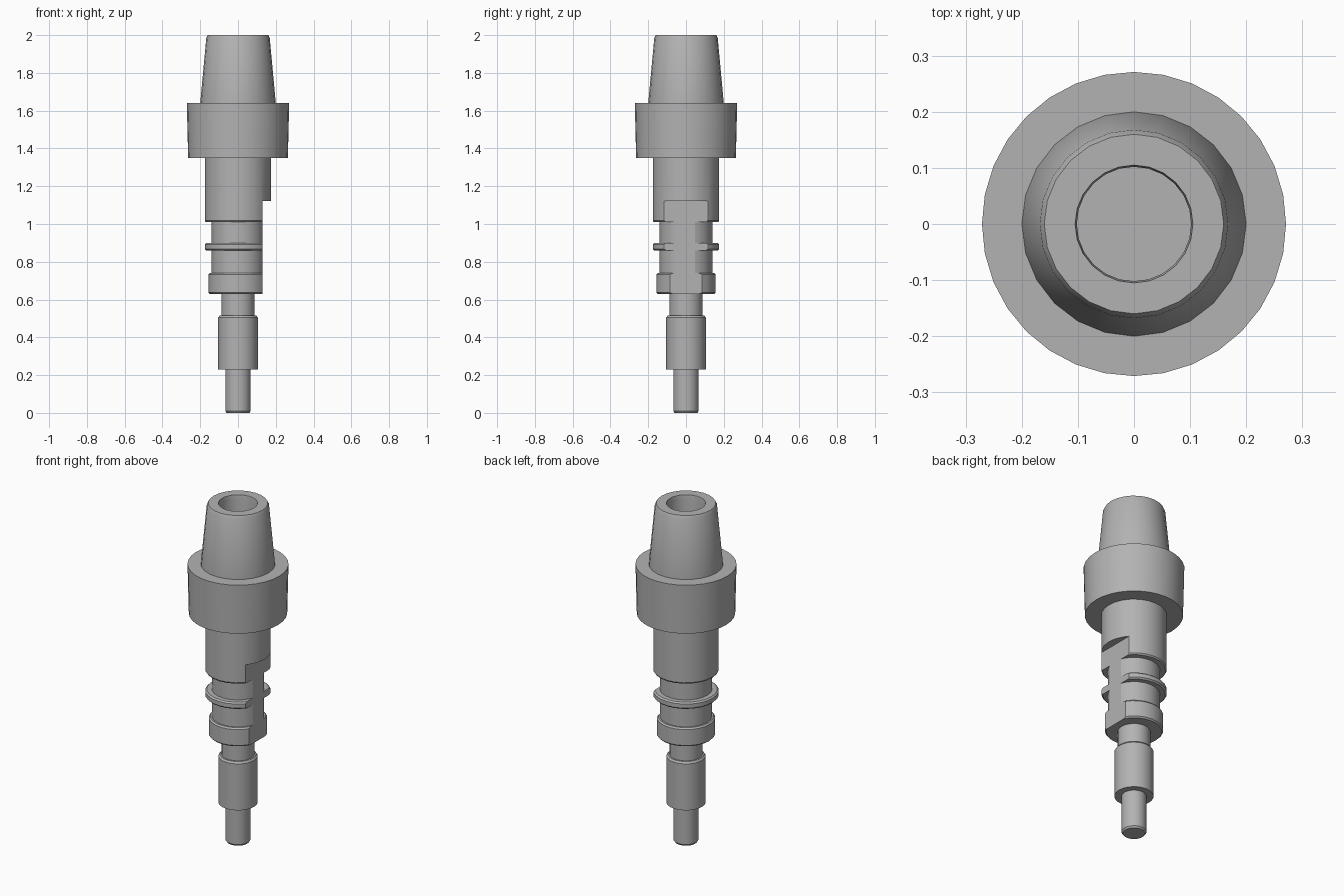
import bpy
import bmesh
import math

old = bpy.data.objects.get("Cube")
if old:
    bpy.data.objects.remove(old, do_unlink=True)

steel = bpy.data.materials.new("grey steel")
steel.use_nodes = True
GREY = (0.45, 0.45, 0.45, 1)
steel.diffuse_color = GREY
steel.node_tree.nodes["Principled BSDF"].inputs["Base Color"].default_value = GREY


def add_object(name, bm):
    bmesh.ops.recalc_face_normals(bm, faces=bm.faces)
    mesh = bpy.data.meshes.new(name)
    bm.to_mesh(mesh)
    bm.free()
    mesh.materials.append(steel)
    obj = bpy.data.objects.new(name, mesh)
    bpy.context.collection.objects.link(obj)
    return obj


def smooth(obj):
    bpy.ops.object.select_all(action="DESELECT")
    obj.select_set(True)
    bpy.context.view_layer.objects.active = obj
    bpy.ops.object.shade_smooth_by_angle(angle=math.radians(30))


def lathe(name, profile, sides):
    """Revolve (radius, height) points around z and cap both ends."""
    bm = bmesh.new()
    rings = []
    for r, z in profile:
        rings.append([bm.verts.new((r * math.sin(a), r * math.cos(a), z))
                      for a in (math.tau * i / sides for i in range(sides))])
    for low, high in zip(rings, rings[1:]):
        for i in range(sides):
            j = (i + 1) % sides
            bm.faces.new((low[i], low[j], high[j], high[i]))
    bm.faces.new(rings[0])
    bm.faces.new(rings[-1])
    obj = add_object(name, bm)
    smooth(obj)
    return obj


def chamfered(r, bottom, top, c=0.008):
    """Profile of a disc with both rims chamfered."""
    return [(r - c, bottom), (r, bottom + c), (r, top - c), (r - c, top)]


# Tapered nose with a blind bore
lathe("tapered_nose", [(0.2, 1.62), (0.2, 1.64), (0.168, 1.985), (0.16, 2.0),
                       (0.105, 2.0), (0.102, 1.98), (0.102, 1.66)], 24)

# Wide collar
lathe("collar", [(0.264, 1.35), (0.271, 1.64)], 32)

# Grooved body: lower ring, neck, thin flange, neck, upper shaft
neck = 0.14
body = lathe("grooved_body",
             chamfered(0.157, 0.63, 0.74) + [(neck, 0.74), (neck, 0.86)]
             + chamfered(0.176, 0.86, 0.9) + [(neck, 0.9), (neck, 1.01),
                                              (0.17, 1.01), (0.176, 1.018), (0.176, 1.37)], 24)

# Flat milled into the body's left side
bm = bmesh.new()
bmesh.ops.create_cube(bm, size=1)
bmesh.ops.scale(bm, vec=(0.2, 0.6, 0.62), verts=bm.verts)
bmesh.ops.translate(bm, vec=(0.231, 0, 0.812), verts=bm.verts)
cutter = add_object("flat_cutter", bm)
cutter.hide_render = True
cutter.hide_viewport = True
cut = body.modifiers.new("milled_flat", "BOOLEAN")
cut.operation = "DIFFERENCE"
cut.solver = "EXACT"
cut.object = cutter
bpy.context.view_layer.update()
cut_mesh = bpy.data.meshes.new_from_object(
    body.evaluated_get(bpy.context.evaluated_depsgraph_get()))
body.modifiers.clear()
body.data = cut_mesh
bpy.data.objects.remove(cutter, do_unlink=True)
smooth(body)

# Stepped stem and tip
lathe("stem_neck", [(0.088, 0.5), (0.088, 0.64)], 24)
lathe("stem", [(0.105, 0.23), (0.105, 0.505), (0.097, 0.515)], 24)
lathe("tip_pin", [(0.06, 0), (0.067, 0.01), (0.067, 0.24)], 24)
